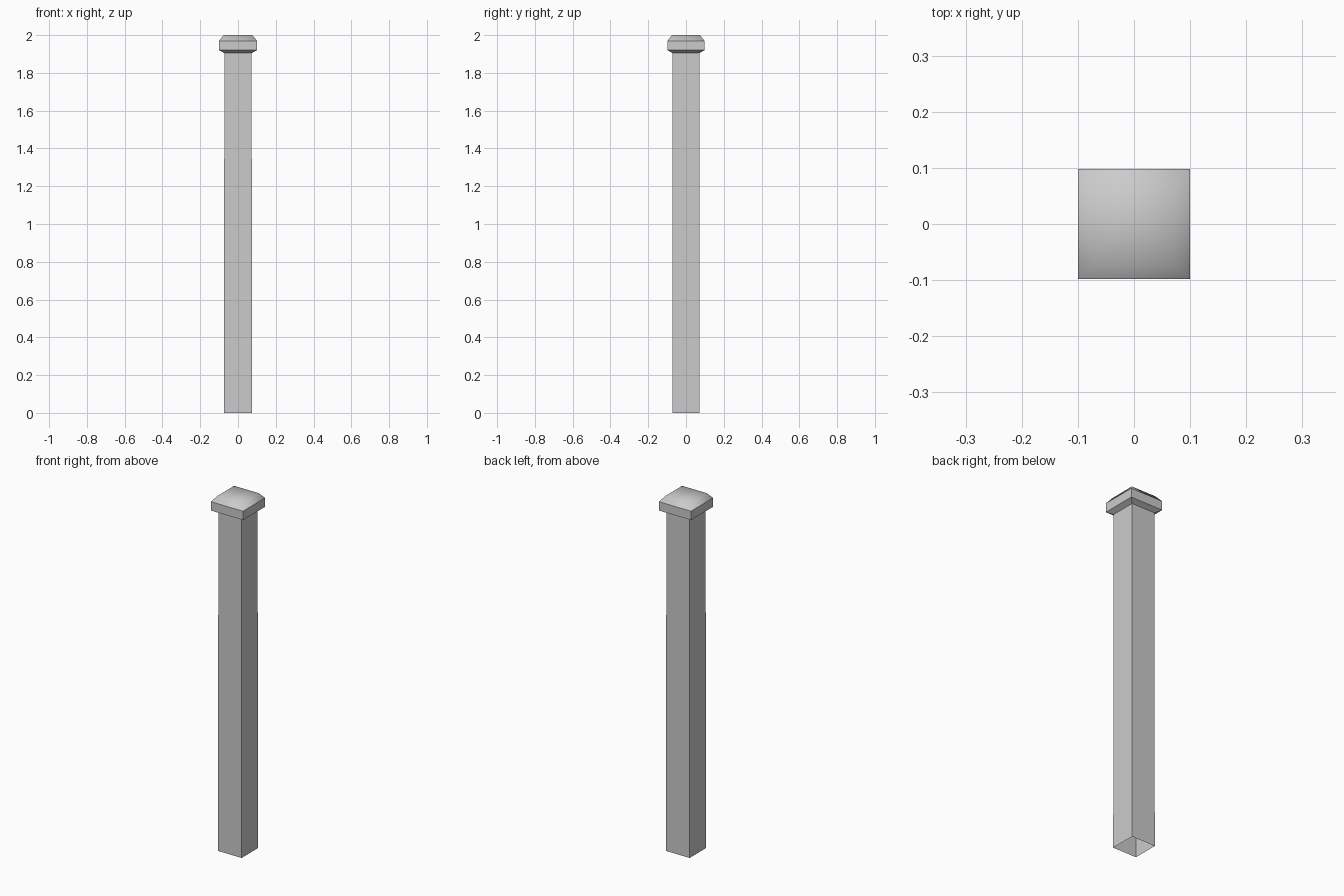
import bpy, bmesh

if "Cube" in bpy.data.objects:
    bpy.data.objects.remove(bpy.data.objects["Cube"])


def loft(name, rings, cap_top=False, smooth_above=None):
    """Stack square rings (half_x, half_y, z) and skin them."""
    bm = bmesh.new()
    loops = [[bm.verts.new((sx * hx, sy * hy, z))
              for sx, sy in ((-1, -1), (1, -1), (1, 1), (-1, 1))]
             for hx, hy, z in rings]
    for lo, hi in zip(loops, loops[1:]):
        for i in range(4):
            j = (i + 1) % 4
            bm.faces.new((lo[i], lo[j], hi[j], hi[i]))
    if cap_top:
        bm.faces.new(loops[-1])
    if smooth_above is not None:
        for f in bm.faces:
            f.smooth = min(v.co.z for v in f.verts) > smooth_above
        for e in bm.edges:
            if any(not f.smooth for f in e.link_faces):
                e.smooth = False
    mesh = bpy.data.meshes.new(name)
    bm.to_mesh(mesh)
    bm.free()
    obj = bpy.data.objects.new(name, mesh)
    bpy.context.collection.objects.link(obj)
    return obj


# Hollow square shaft, open at the bottom
loft("post_shaft", [(0.0735, 0.0725, 0), (0.0725, 0.0715, 1.905)])

# Overhanging cap with sloped underside and softly shaded bevelled top
loft("post_cap", [(0.0725, 0.0715, 1.905), (0.1, 0.098, 1.92),
                  (0.1, 0.098, 1.97), (0.076, 0.074, 2.0)],
     cap_top=True, smooth_above=1.96)
